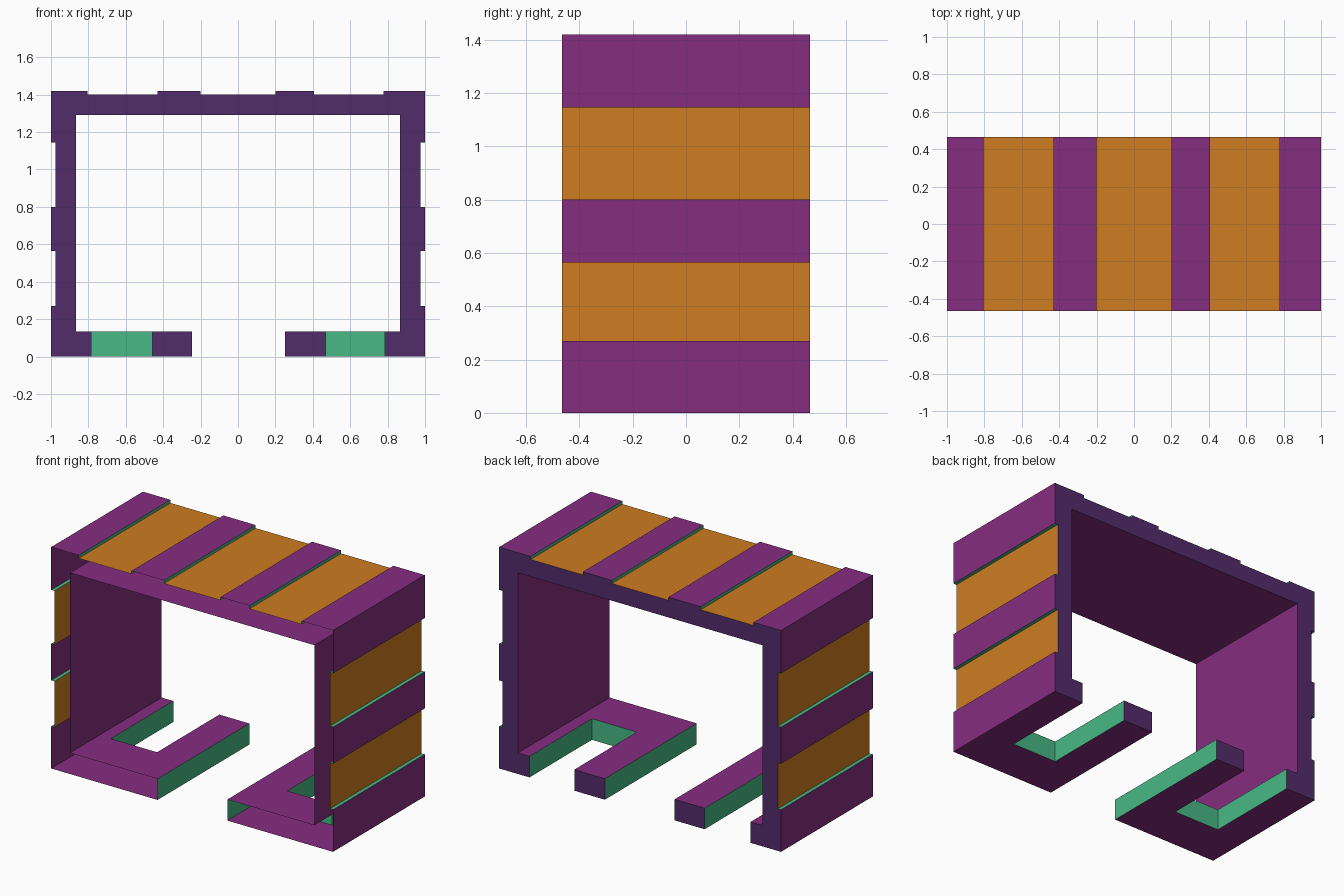
import bpy, bmesh

if "Cube" in bpy.data.objects:
    bpy.data.objects.remove(bpy.data.objects["Cube"])

Y0, Y1, YS = -0.465, 0.465, -0.167     # front, back, closed end of the slots
TOP, FLOOR, INX, INZ = 1.42, 0.135, 0.867, 1.29
PURPLE, ORANGE, GREEN, INDIGO = range(4)


def material(name, rgb):
    m = bpy.data.materials.new(name)
    m.diffuse_color = (*rgb, 1)
    m.use_nodes = True
    m.node_tree.nodes["Principled BSDF"].inputs["Base Color"].default_value = m.diffuse_color
    return m


mats = [material("purple", (0.235, 0.026, 0.212)),
        material("orange", (0.61, 0.205, 0.015)),
        material("green", (0.065, 0.479, 0.238)),
        material("indigo", (0.084, 0.025, 0.147))]

bm = bmesh.new()


def face(pts, mat):
    f = bm.faces.new([bm.verts.new(p) for p in pts])
    f.material_index = mat


def wall(a, b, mat, back=Y1, front=Y0):
    """Quad swept along y from one edge of the front profile."""
    face([(a[0], front, a[1]), (b[0], front, b[1]),
          (b[0], back, b[1]), (a[0], back, a[1])], mat)


def stepped(breaks, high, low):
    """Run of (along, level) points, alternating raised and recessed strips."""
    out = []
    for i in range(len(breaks) - 1):
        level = low if i % 2 else high
        out += [(breaks[i], level), (breaks[i + 1], level)]
    return out


# Outer stepped outline: up the left side, over the top, down the right side
side = [0, 0.27, 0.565, 0.80, 1.145, TOP]
roof = [-1, -0.805, -0.43, -0.20, 0.20, 0.407, 0.777, 1]
left = [(x, z) for z, x in stepped(side, -1, -0.977)]
over = stepped(roof, TOP, 1.40)
right = [(x, z) for z, x in stepped(side, 1, 0.977)][::-1]
outer = left[:-1] + over[:-1] + right
for run in (left, over, right):
    for i, (a, b) in enumerate(zip(run, run[1:])):
        # raised strip, step, recessed strip, step
        wall(a, b, (PURPLE, GREEN, ORANGE, GREEN)[i % 4])

# Inner lining of the frame
inner = [(INX, FLOOR), (INX, INZ), (-INX, INZ), (-INX, FLOOR)]
for a, b in zip(inner, inner[1:]):
    wall(a, b, PURPLE)

# Two forked floor flanges: sign, tip, slot near tip, slot near side
forks = [(-1, -0.245, -0.458, -0.785), (1, 0.25, 0.467, 0.785)]
for s, tip, sa, sb in forks:
    for z, xo in ((0, s), (FLOOR, s * INX)):
        face([(xo, Y0, z), (tip, Y0, z), (tip, Y1, z), (sa, Y1, z),
              (sa, YS, z), (sb, YS, z), (sb, Y1, z), (xo, Y1, z)], PURPLE)
    wall((tip, 0), (tip, FLOOR), GREEN)
    for x in (sa, sb):
        wall((x, 0), (x, FLOOR), GREEN, Y1, YS)
    face([(sa, YS, 0), (sb, YS, 0), (sb, YS, FLOOR), (sa, YS, FLOOR)], GREEN)
    # back end of the free prong
    face([(tip, Y1, 0), (sa, Y1, 0), (sa, Y1, FLOOR), (tip, Y1, FLOOR)], INDIGO)

# Back face of the frame (the front stays open)
sl, sr = forks[0][3], forks[1][3]
rim = outer + [(sr, 0), (sr, FLOOR)] + inner + [(sl, FLOOR), (sl, 0)]
face([(x, Y1, z) for x, z in rim], INDIGO)

# Weld and point all faces outwards
bmesh.ops.remove_doubles(bm, verts=bm.verts, dist=1e-5)
bmesh.ops.recalc_face_normals(bm, faces=bm.faces)
roof_face = max(bm.faces, key=lambda f: f.calc_center_median().z)
if roof_face.normal.z < 0:
    bmesh.ops.reverse_faces(bm, faces=bm.faces)

mesh = bpy.data.meshes.new("striped_frame")
bm.to_mesh(mesh)
bm.free()
for m in mats:
    mesh.materials.append(m)
bpy.context.collection.objects.link(bpy.data.objects.new("striped_frame", mesh))
